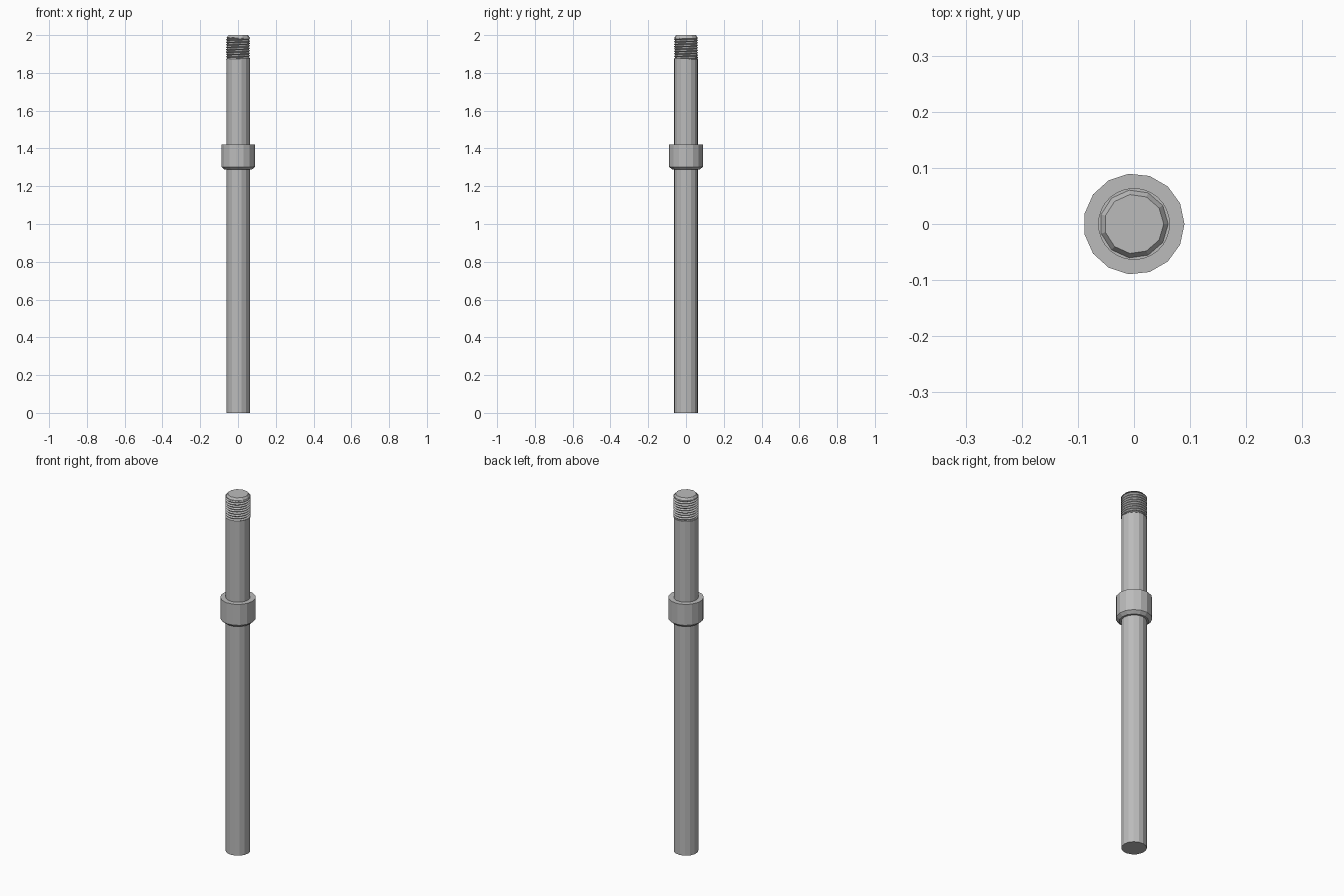
import bpy, bmesh, math

cube = bpy.data.objects.get("Cube")
if cube:
    bpy.data.objects.remove(cube, do_unlink=True)

steel = bpy.data.materials.new("steel_grey")
steel.use_nodes = True
GREY = (0.5, 0.5, 0.5, 1)
steel.diffuse_color = GREY
steel.node_tree.nodes["Principled BSDF"].inputs["Base Color"].default_value = GREY


def finish(name, bm):
    bmesh.ops.remove_doubles(bm, verts=bm.verts, dist=0.00005)
    bmesh.ops.recalc_face_normals(bm, faces=bm.faces)
    mesh = bpy.data.meshes.new(name)
    bm.to_mesh(mesh)
    bm.free()
    mesh.materials.append(steel)
    obj = bpy.data.objects.new(name, mesh)
    bpy.context.collection.objects.link(obj)
    return obj


def lathe(name, profile, sides):
    """Closed faceted solid from (radius, height) rings, bottom to top."""
    bm = bmesh.new()
    rings = []
    for r, z in profile:
        rings.append([bm.verts.new((r * math.cos(math.tau * i / sides),
                                    r * math.sin(math.tau * i / sides), z))
                      for i in range(sides)])
    for low, high in zip(rings, rings[1:]):
        for i in range(sides):
            k = (i + 1) % sides
            bm.faces.new((low[i], low[k], high[k], high[i]))
    bm.faces.new(rings[0][::-1])
    bm.faces.new(rings[-1])
    return finish(name, bm)


def thread(name, crest, root, bottom, top, turns, sides):
    """Helical ridge whose ends are flattened at the bottom and top heights."""
    pitch = (top - bottom) / turns
    bm = bmesh.new()
    columns = []
    for i in range(sides + 1):
        a = math.tau * i / sides
        column = []
        for j in range(-2, 2 * turns + 2):
            z = bottom + pitch * (j / 2 + i / sides)
            r = crest if j % 2 else root
            z = min(max(z, bottom), top)
            column.append(bm.verts.new((r * math.cos(a), r * math.sin(a), z)))
        columns.append(column)
    for a, b in zip(columns, columns[1:]):
        for j in range(len(a) - 1):
            bm.faces.new((a[j], b[j], b[j + 1], a[j + 1]))
    bmesh.ops.dissolve_degenerate(bm, dist=0.00005, edges=bm.edges)
    return finish(name, bm)


# Plain rod running up to the thread
lathe("shaft", [(0.063, 0), (0.063, 1.875)], 15)

# Stop collar with a chamfered lower edge
lathe("collar", [(0.073, 1.288), (0.09, 1.303), (0.09, 1.42)], 15)

# Threaded end with its solid core and chamfered tip
thread("thread", 0.064, 0.057, 1.872, 1.988, 9, 30)
lathe("thread_core", [(0.056, 1.87), (0.056, 1.985)], 30)
lathe("tip", [(0.056, 1.98), (0.063, 1.985), (0.053, 2.0)], 11)
